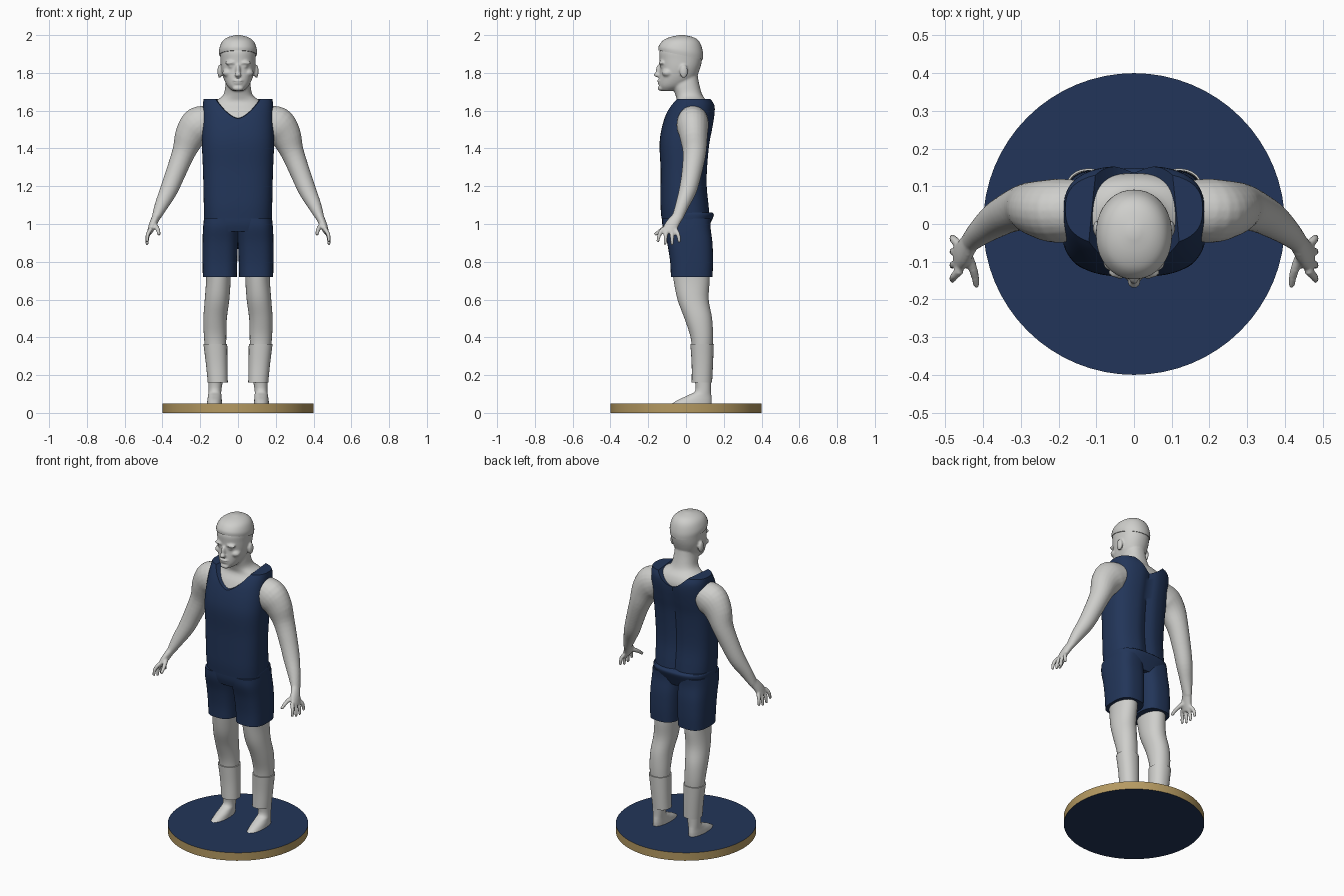
import bpy, bmesh, math
from mathutils import Vector, Matrix

if "Cube" in bpy.data.objects:
    bpy.data.objects.remove(bpy.data.objects["Cube"])


def material(name, r, g, b):
    m = bpy.data.materials.new(name)
    m.use_nodes = True
    m.diffuse_color = (r, g, b, 1)
    bsdf = next(n for n in m.node_tree.nodes if n.type == "BSDF_PRINCIPLED")
    bsdf.inputs["Base Color"].default_value = (r, g, b, 1)
    bsdf.inputs["Roughness"].default_value = 0.7
    return m


PALE = material("pale grey", 0.62, 0.62, 0.6)
NAVY = material("navy blue", 0.016, 0.036, 0.1)
GOLD = material("gold", 0.46, 0.32, 0.12)


def smooth_path(points, steps=4):
    """Resample tuples of numbers with a Catmull-Rom curve."""
    out = []
    last = len(points) - 1
    for i in range(last):
        a, b, c, d = (points[max(0, min(last, i + k))] for k in (-1, 0, 1, 2))
        for s in range(steps):
            t = s / steps
            out.append([q + t * ((r - p) + t * ((2*p - 5*q + 4*r - w) + t * (3*q - p - 3*r + w))) / 2
                        for p, q, r, w in zip(a, b, c, d)])
    out.append(list(points[-1]))
    return out


def bridge(bm, rings):
    """Join rings of points into a closed tube."""
    loops = [[bm.verts.new(p) for p in ring] for ring in rings]
    for low, high in zip(loops, loops[1:]):
        for i in range(len(low)):
            j = (i + 1) % len(low)
            bm.faces.new((low[i], low[j], high[j], high[i]))
    bm.faces.new(loops[0][::-1])
    bm.faces.new(loops[-1])


def oval(n, power):
    for i in range(n):
        a = math.tau * i / n
        yield [math.copysign(abs(v) ** (2 / power), v) for v in (math.cos(a), math.sin(a))]


def loft(bm, sections, power=2.0, side=1, n=40):
    """Sections are (centre x, half width, front y, back y, z)."""
    rings = []
    for cx, rx, front, back, z in smooth_path(sections):
        mid, ry = (front + back) / 2, (back - front) / 2
        rings.append([Vector((side * (cx + u * rx), mid + v * ry, z)) for u, v in oval(n, power)])
    bridge(bm, rings)


def limb(bm, path, side=1, n=24):
    """Path points are (x, y, z, half height, half depth)."""
    path = smooth_path(path)
    pts = [Vector(p[:3]) for p in path]
    rings = []
    for i, p in enumerate(path):
        t = (pts[min(i + 1, len(pts) - 1)] - pts[max(i - 1, 0)]).normalized()
        deep = (Vector((0, 1, 0)) - t * t.y).normalized()
        high = t.cross(deep)
        ring = [pts[i] + high * u * p[3] + deep * v * p[4] for u, v in oval(n, 2)]
        rings.append([Vector((side * q.x, q.y, q.z)) for q in ring])
    bridge(bm, rings)


def blob(bm, place, size):
    bmesh.ops.create_icosphere(bm, subdivisions=3, radius=1,
                               matrix=Matrix.Translation(place) @ Matrix.Diagonal((*size, 1)))


def finish(bm, name, *mats):
    bmesh.ops.recalc_face_normals(bm, faces=bm.faces)
    mesh = bpy.data.meshes.new(name)
    bm.to_mesh(mesh)
    bm.free()
    obj = bpy.data.objects.new(name, mesh)
    bpy.context.collection.objects.link(obj)
    for m in mats:
        mesh.materials.append(m)
    return obj


def activate(obj):
    bpy.ops.object.select_all(action="DESELECT")
    obj.select_set(True)
    bpy.context.view_layer.objects.active = obj


def soften(obj, angle=50):
    activate(obj)
    bpy.ops.object.shade_smooth_by_angle(angle=math.radians(angle))


def apply_modifier(obj, kind, **settings):
    mod = obj.modifiers.new(kind.lower(), kind)
    for key, value in settings.items():
        setattr(mod, key, value)
    activate(obj)
    bpy.ops.object.modifier_apply(modifier=mod.name)


# Round base: navy faces, gold rim
bm = bmesh.new()
bmesh.ops.create_cone(bm, cap_ends=True, segments=64, radius1=0.4, radius2=0.4, depth=0.05,
                      matrix=Matrix.Translation((0, 0, 0.025)))
for f in bm.faces:
    f.material_index = 0 if abs(f.normal.z) > 0.5 else 1
soften(finish(bm, "base_disc", NAVY, GOLD))

# Upper body: chest and neck
bm = bmesh.new()
loft(bm, [(0, .15, -.11, .09, 1.35), (0, .165, -.11, .12, 1.5), (0, .168, -.082, .135, 1.59),
          (0, .135, -.05, .12, 1.642), (0, .08, -.055, .088, 1.68), (0, .066, -.075, .07, 1.74),
          (0, .06, -.07, .06, 1.8)], 2.3)
# Head
loft(bm, [(0, .03, -.13, -.06, 1.705), (0, .056, -.143, 0, 1.73), (0, .076, -.143, .05, 1.77),
          (0, .089, -.138, .073, 1.82), (0, .093, -.14, .085, 1.87), (0, .093, -.138, .085, 1.92),
          (0, .07, -.1, .06, 1.965)], 2.15)
# Nose, lips and chin
blob(bm, (0, -.142, 1.812), (.013, .018, .034))
blob(bm, (0, -.153, 1.79), (.018, .017, .013))
blob(bm, (0, -.143, 1.759), (.027, .01, .006))
blob(bm, (0, -.141, 1.747), (.023, .01, .007))
blob(bm, (0, -.132, 1.718), (.03, .018, .014))
for side in (-1, 1):
    # Brow, eye, cheek and ear
    blob(bm, (side * .038, -.128, 1.853), (.031, .017, .011))
    blob(bm, (side * .036, -.124, 1.833), (.015, .014, .008))
    blob(bm, (side * .053, -.098, 1.8), (.03, .03, .022))
    blob(bm, (side * .097, -.012, 1.808), (.012, .022, .036))
    # Arm
    limb(bm, [(.12, .04, 1.56, .07, .075), (.2, .035, 1.525, .1, .085), (.25, .04, 1.47, .085, .075),
              (.287, .045, 1.38, .062, .062), (.33, .03, 1.27, .053, .053), (.366, .01, 1.18, .047, .047),
              (.405, -.02, 1.1, .036, .036), (.436, -.047, 1.03, .022, .029)], side)
    # Palm, fingers and thumb
    limb(bm, [(.43, -.04, 1.045, .022, .028), (.452, -.075, .995, .02, .036),
              (.468, -.092, .955, .014, .038)], side)
    for k, reach in enumerate((.06, .075, .077, .064)):
        y = -.122 + .021 * k
        limb(bm, [(.46, y, .975, .012, .012), (.478, y - .018 + .012 * k, .975 - reach * .5, .011, .011),
                  (.482, y - .028 + .017 * k, .965 - reach, .008, .008)], side, 12)
    limb(bm, [(.445, -.075, 1.0, .014, .016), (.425, -.125, .972, .012, .012),
              (.417, -.165, .942, .009, .009)], side, 12)
body = finish(bm, "upper_body", PALE)
apply_modifier(body, "REMESH", mode="VOXEL", voxel_size=.006)
apply_modifier(body, "SMOOTH", factor=.5, iterations=3)
soften(body, 80)

# Close-fitting cap with a sloping edge
bm = bmesh.new()
loft(bm, [(0, .099, -.146, .09, 1.895), (0, .1, -.144, .09, 1.925), (0, .085, -.122, .075, 1.965),
          (0, .056, -.085, .045, 1.988), (0, .012, -.035, -.01, 2)], 2.1)
for v in bm.verts:
    v.co.z -= .2 * (v.co.y + .03) * (2 - v.co.z) / .1
soften(finish(bm, "cap", PALE))

# Sleeveless top with a groove along the spine
bm = bmesh.new()
loft(bm, [(0, .178, -.13, .128, 1.03), (0, .181, -.135, .122, 1.1), (0, .183, -.135, .112, 1.2),
          (0, .186, -.135, .114, 1.3), (0, .191, -.14, .125, 1.42), (0, .191, -.13, .14, 1.5),
          (0, .188, -.107, .153, 1.58), (0, .186, -.083, .153, 1.63), (0, .182, -.06, .138, 1.662)],
     2.7, n=72)
for v in bm.verts:
    if v.co.y > .05:
        v.co.y -= .018 * math.exp(-(v.co.x / .03) ** 2)
top = finish(bm, "sleeveless_top", NAVY)

# Neckline cutter, deeper at the front
outline = [(.127 * i / 12, 1.56 + .105 * abs(i / 12) ** 1.6) for i in range(-12, 13)]
outline = [(-.127, 1.8)] + outline + [(.127, 1.8)]
bm = bmesh.new()
bridge(bm, [[Vector((x, y, z + .12 * (y + .1))) for x, z in outline] for y in (-.3, .3)])
cutter = finish(bm, "neckline_cutter", NAVY)
cutter.hide_render = True
apply_modifier(top, "BOOLEAN", operation="DIFFERENCE", solver="EXACT", object=cutter)
bpy.data.objects.remove(cutter)
soften(top, 40)

# Shorts waist
bm = bmesh.new()
loft(bm, [(0, .172, -.115, .11, .96), (0, .179, -.126, .128, 1.0), (0, .181, -.128, .147, 1.045),
          (0, .178, -.12, .14, 1.06)], 2.7, n=56)
soften(finish(bm, "shorts_waist", NAVY))

for side, label in ((1, "left"), (-1, "right")):
    # Shorts leg
    bm = bmesh.new()
    loft(bm, [(.096, .09, -.08, .14, .72), (.096, .092, -.084, .143, .8), (.094, .094, -.1, .14, .9),
              (.091, .094, -.122, .13, .98), (.088, .092, -.125, .13, 1.03)], 2.8, side)
    soften(finish(bm, label + "_shorts_leg", NAVY))
    # Leg and foot
    bm = bmesh.new()
    loft(bm, [(.104, .066, -.075, .125, .78), (.104, .065, -.065, .125, .7), (.111, .065, -.045, .12, .6),
              (.121, .062, -.008, .138, .5), (.121, .059, .024, .143, .4), (.117, .053, .034, .138, .3),
              (.118, .042, .042, .135, .2), (.122, .034, .05, .132, .12), (.123, .035, .01, .134, .093),
              (.124, .038, -.04, .136, .07), (.125, .04, -.08, .135, .045)], 2.1, side)
    soften(finish(bm, label + "_leg", PALE))
    # Sock
    bm = bmesh.new()
    loft(bm, [(.107, .053, .03, .138, .16), (.113, .057, .03, .143, .26), (.12, .063, .023, .147, .365)],
         2.2, side)
    soften(finish(bm, label + "_sock", PALE))
